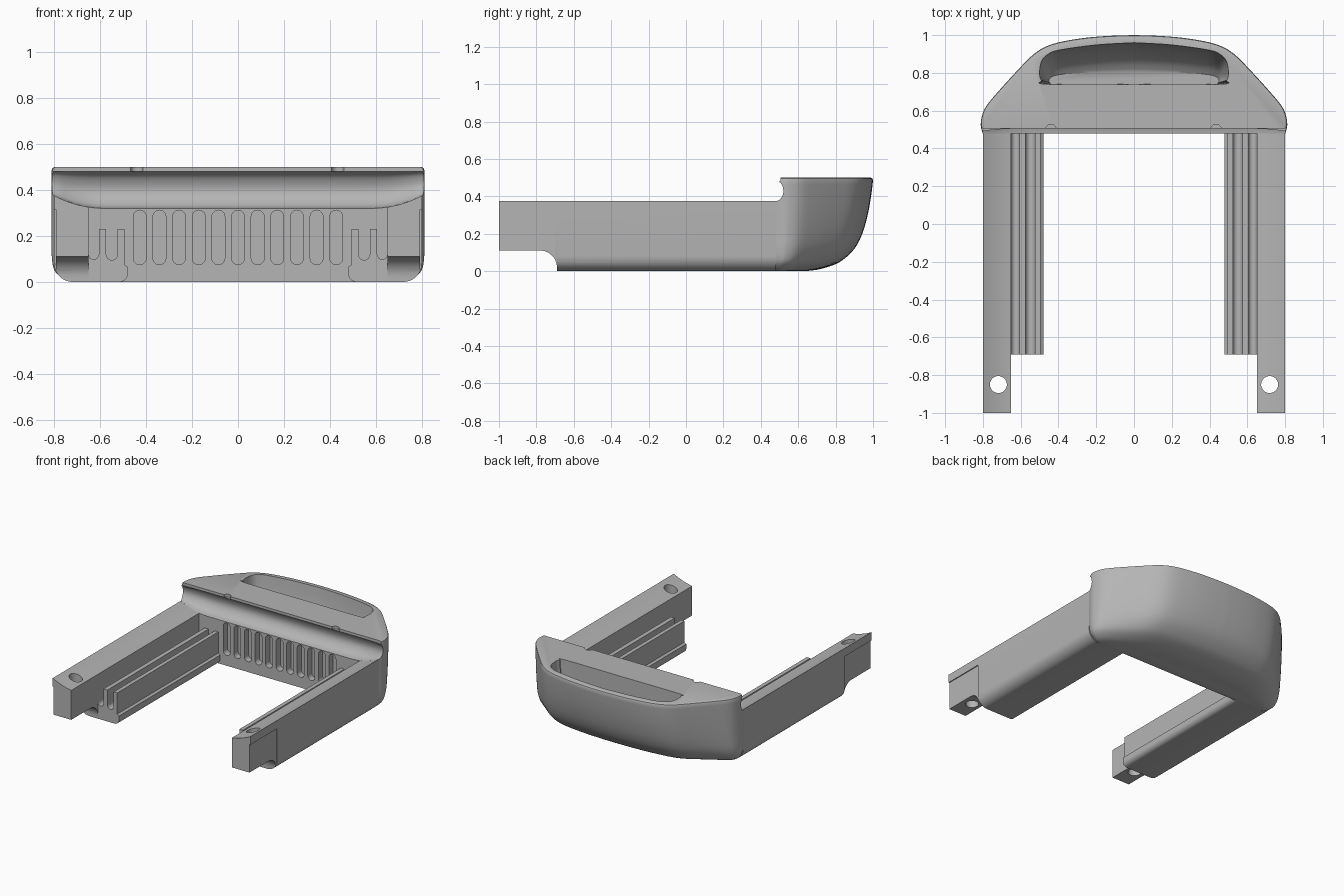
import bpy, bmesh
from math import sin, cos, pi
from mathutils import Vector

cube = bpy.data.objects.get("Cube")
if cube:
    bpy.data.objects.remove(cube, do_unlink=True)

grey = bpy.data.materials.new("plain grey")
grey.use_nodes = True
COLOUR = (0.46, 0.46, 0.46, 1)
grey.diffuse_color = COLOUR
grey.node_tree.nodes["Principled BSDF"].inputs["Base Color"].default_value = COLOUR


def loft(name, rings):
    """Skin a list of closed rings and cap both ends."""
    bm = bmesh.new()
    rows = [[bm.verts.new(p) for p in ring] for ring in rings]
    n = len(rows[0])
    for a, b in zip(rows, rows[1:]):
        for i in range(n):
            j = (i + 1) % n
            bm.faces.new((a[i], a[j], b[j], b[i]))
    bm.faces.new(rows[0])
    bm.faces.new(rows[-1])
    bmesh.ops.recalc_face_normals(bm, faces=bm.faces)
    mesh = bpy.data.meshes.new(name)
    bm.to_mesh(mesh)
    bm.free()
    mesh.materials.append(grey)
    ob = bpy.data.objects.new(name, mesh)
    bpy.context.collection.objects.link(ob)
    return ob


def extrude(name, profile, axis, lo, hi):
    """Extrude a 2D profile along x, y or z."""
    def place(p, t):
        p = list(p)
        p.insert(axis, t)
        return p
    return loft(name, [[place(p, t) for p in profile] for t in (lo, hi)])


def arc(cx, cy, r, start, end, steps=10):
    return [(cx + r * cos(start + (end - start) * i / steps),
             cy + r * sin(start + (end - start) * i / steps)) for i in range(steps + 1)]


def curve(points, steps=4):
    """Smooth curve through a few points."""
    pts = [Vector(p) for p in points]
    out = []
    for i in range(len(pts) - 1):
        a, b = pts[max(i - 1, 0)], pts[i]
        c, d = pts[i + 1], pts[min(i + 2, len(pts) - 1)]
        for k in range(steps):
            t = k / steps
            out.append(0.5 * (2 * b + (c - a) * t + (2 * a - 5 * b + 4 * c - d) * t * t
                              + (3 * b - a - 3 * c + d) * t ** 3))
    return out + [pts[-1]]


def mirrored(half):
    """Close a half plan that ends on the centre line."""
    return half + [Vector((-p.x, p.y)) for p in reversed(half[:-1])]


def shell(name, plan, levels, front):
    """Stack a plan at heights; each level is (z, x scale, depth scale)."""
    return loft(name, [[(p.x * sx, front + (p.y - front) * sy, z) for p in plan]
                       for z, sx, sy in levels])


def cut(ob, cutters):
    for c in cutters:
        mod = ob.modifiers.new("cut", 'BOOLEAN')
        mod.operation = 'DIFFERENCE'
        mod.solver = 'EXACT'
        mod.object = c
        bpy.context.view_layer.objects.active = ob
        bpy.ops.object.modifier_apply(modifier=mod.name)
        bpy.data.objects.remove(c, do_unlink=True)


def smooth(ob):
    bpy.ops.object.select_all(action='DESELECT')
    ob.select_set(True)
    bpy.context.view_layer.objects.active = ob
    bpy.ops.object.shade_smooth_by_angle(angle=0.6)


def deck(x):
    """Height of the dished upper surface."""
    t = min(max((abs(x) - 0.58) / 0.22, 0), 1)
    return 0.32 + 0.055 * t ** 2


# Rear body: rounded plan that tucks under towards the base
plan = mirrored(curve([(0.80, 0.48), (0.81, 0.52), (0.808, 0.56), (0.785, 0.62), (0.72, 0.70),
                       (0.62, 0.81), (0.53, 0.90), (0.44, 0.95), (0.3, 0.98), (0.15, 0.995),
                       (0, 1)]))
levels = curve([(0, 0.89, 0.3), (0.008, 0.925, 0.43), (0.03, 0.965, 0.58), (0.06, 0.99, 0.69),
                (0.12, 1, 0.81), (0.2, 1, 0.89), (0.3, 1, 0.945), (0.4, 1, 0.98),
                (0.485, 1, 1)], 3) + [(0.495, 0.996, 0.993), (0.5, 0.985, 0.975)]
body = shell("rear_body", plan, levels, 0.48)

# Cove under the front lip, shallower towards the ends
cove_half = curve([(0, 0), (0.5, 0.07), (0.9, 0.3), (1, 0.55), (0.8, 0.83), (0.5, 0.96),
                   (0.3, 1)], 3)
cove_rings = []
for i in range(41):
    x = -0.84 + 1.68 * i / 40
    floor = deck(x)
    depth = 0.085 - 0.045 * min(max((abs(x) - 0.6) / 0.2, 0), 1) ** 2
    profile = [(0.4, floor)] + [(0.48 + depth * p.x, floor + (0.48 - floor) * p.y)
                                for p in cove_half]
    profile += [(0.505, 0.48), (0.505, 0.6), (0.4, 0.6)]
    cove_rings.append([(x, y, z) for y, z in profile])
cove = loft("cove_cutter", cove_rings)

# Hand pocket in the top
pocket_plan = mirrored(curve([(0, 0.74), (0.46, 0.74), (0.49, 0.76), (0.5, 0.80), (0.49, 0.86),
                              (0.46, 0.895), (0.4, 0.92), (0.2, 0.948), (0, 0.96)])[:])[:-1]
pocket_levels = curve([(0.14, 0.9, 0.3), (0.18, 0.93, 0.55), (0.25, 0.96, 0.75),
                       (0.35, 0.98, 0.91), (0.5, 1, 1), (0.6, 1, 1)], 3)
pocket = shell("pocket_cutter", pocket_plan, pocket_levels, 0.74)

# Vent slots in the inner wall and small notches in the lip
cutters = [cove, pocket]
for i in range(-5, 6):
    x = i * 0.0855
    slot = arc(x, 0.103, 0.028, pi, 2 * pi) + arc(x, 0.284, 0.028, 0, pi)
    cutters.append(extrude("slot_cutter", slot, 1, 0.4, 0.53))
for x in (-0.44, 0.435):
    cutters.append(extrude("notch_cutter", arc(x, 0.5, 0.028, 0, 1.9 * pi, 19), 2, 0.48, 0.6))
cut(body, cutters)
smooth(body)

for side, s in (("left", 1), ("right", -1)):
    # Side arm with a dished top and rounded outer lower edge
    section = [(0.65, 0)] + arc(0.72, 0.08, 0.08, -pi / 2, 0)
    section += [(0.80 - 0.15 * i / 8, deck(0.80 - 0.15 * i / 8)) for i in range(9)]
    arm = extrude(side + "_arm", [(s * x, z) for x, z in section], 1, -1, 0.481)

    # Undercut at the tip, shallow outer recess and screw hole
    under = [(-1.1, -0.1), (-0.69, -0.1)] + arc(-0.78, 0.02, 0.09, 0, pi / 2) + [(-1.1, 0.11)]
    step = [(0.793, 0), (0.9, 0), (0.9, 0.315), (0.793, 0.315)]
    cut(arm, [extrude("tip_cutter", under, 0, -1, 1),
              extrude("step_cutter", [(s * x, z) for x, z in step], 1, -1.1, -0.69),
              extrude("hole_cutter", arc(s * 0.718, -0.85, 0.045, 0, 2 * pi * 31 / 32, 31),
                      2, -0.1, 0.6)])
    smooth(arm)

    # Inner guide rail: two fins with round-bottomed grooves
    rail = [(0.652, 0), (0.652, 0.115)] + arc(0.628, 0.12, 0.022, 0, -pi, 8)
    rail += [(0.606, 0.23), (0.574, 0.23)] + arc(0.549, 0.12, 0.025, 0, -pi, 8)
    rail += [(0.524, 0.23), (0.495, 0.23), (0.495, 0.075), (0.48, 0.065)]
    rail += arc(0.515, 0.035, 0.035, pi, 1.5 * pi, 6)
    smooth(extrude(side + "_guide_rail", [(s * x, z) for x, z in rail], 1, -0.69, 0.481))
